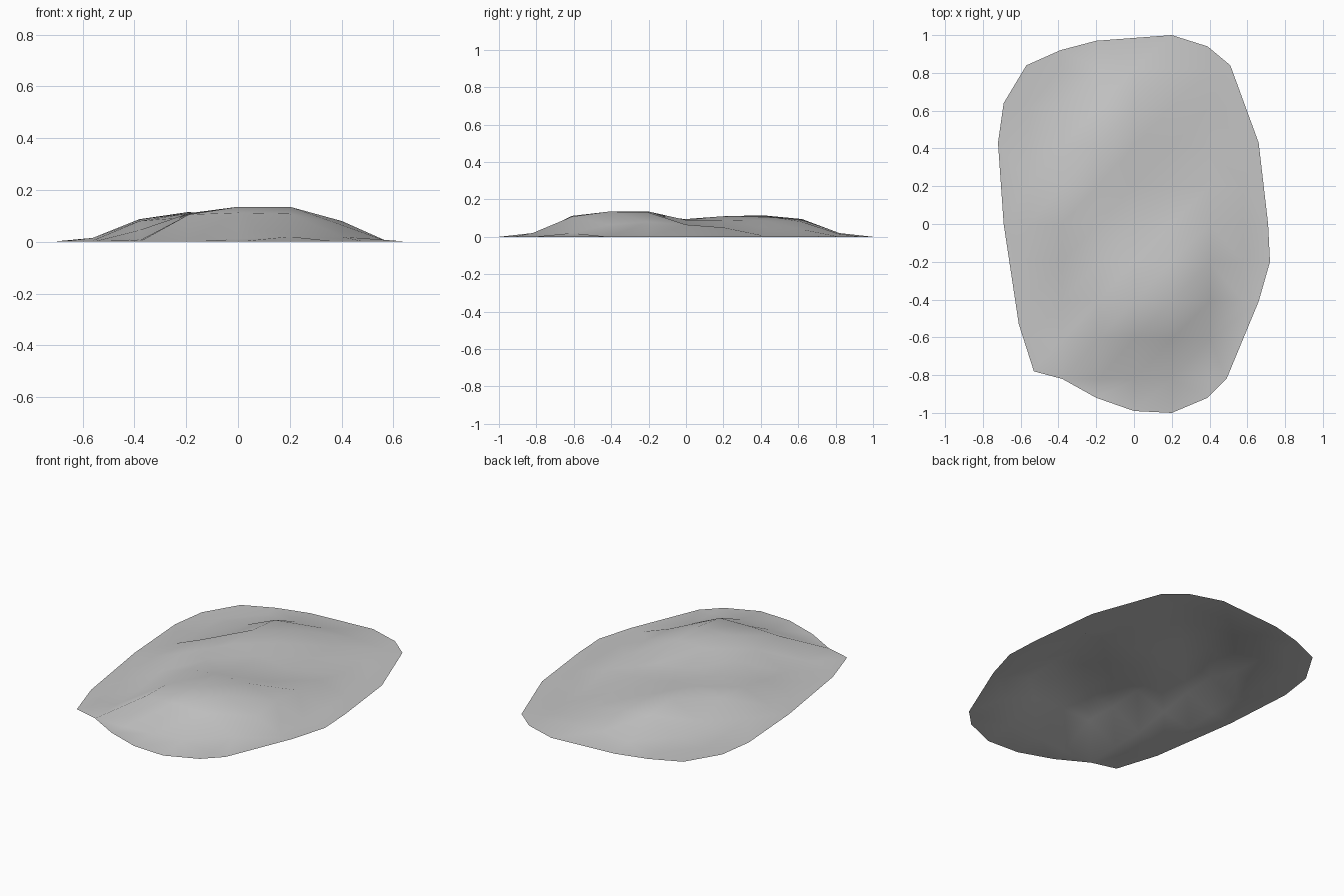
import bpy
import bmesh
from mathutils import Vector
from mathutils.geometry import delaunay_2d_cdt

default_cube = bpy.data.objects.get("Cube")
if default_cube:
    bpy.data.objects.remove(default_cube, do_unlink=True)

# Ground-level outline of the mound, counter-clockwise
rim_outline = [
    (.2, -1), (.39, -.92), (.49, -.82), (.66, -.41), (.72, -.2),
    (.71, 0), (.66, .43), (.51, .84), (.39, .94), (.2, 1),
    (-.2, .97), (-.39, .92), (-.57, .84), (-.69, .64), (-.72, .43),
    (-.69, 0), (-.61, -.53), (-.53, -.78), (-.38, -.82),
    (-.2, -.92), (0, -.99),
]

# Survey heights in centimetres, rows from front to back, columns from right to left side
grid_columns = (-.56, -.38, -.19, 0, .2, .4, .58)
grid_rows = (-.82, -.61, -.41, -.2, 0, .2, .41, .62, .82)
grid_heights = [
    [0, 0, 0, 1, 2, 0, 0],
    [0, .5, 10.5, 11.2, 10.8, 2, 0],
    [0, 1, 10, 13.5, 13.5, 6.5, 0],
    [.5, 4.5, 11, 13.5, 13, 8, 0],
    [1.5, 8, 9.5, 9, 6.5, 6.5, 0],
    [1.5, 8.7, 11, 9, 6.3, 5, 0],
    [0, 3, 11.5, 8.7, 5, .7, 0],
    [0, 1.5, 9.5, 8, 4, .5, 0],
    [0, 0, 1, 2, 1.5, 0, 0],
]


def make_material(name, colour):
    material = bpy.data.materials.new(name)
    material.use_nodes = True
    material.diffuse_color = colour
    shader = material.node_tree.nodes["Principled BSDF"]
    shader.inputs["Base Color"].default_value = colour
    shader.inputs["Roughness"].default_value = .8
    return material


def survey_points():
    """Return plan positions and matching heights, rim first."""
    positions = [Vector(point) for point in rim_outline]
    heights = [0] * len(positions)
    for row_y, row_heights in zip(grid_rows, grid_heights):
        for column_x, height in zip(grid_columns, row_heights):
            positions.append(Vector((column_x, row_y)))
            heights.append(height / 100)
    return positions, heights


def ridge_edges():
    """Diagonals of the survey cells, all running the same way as the ridges."""
    width = len(grid_columns)
    start = len(rim_outline)
    edges = []
    for row in range(len(grid_rows) - 1):
        for column in range(width - 2):
            corner = start + row * width + column
            edges.append((corner, corner + width + 1))
    return edges


def build_mound(name, material):
    """Triangulate the survey inside the rim into one open smooth sheet."""
    positions, heights = survey_points()
    rim_face = list(range(len(rim_outline)))
    verts, edges, faces, sources, *unused = delaunay_2d_cdt(
        positions, ridge_edges(), [rim_face], 1, .001)

    sheet = bmesh.new()
    corners = []
    for point, source in zip(verts, sources):
        height = heights[source[0]] if source else 0
        corners.append(sheet.verts.new((point.x, point.y, height)))
    for face in faces:
        sheet.faces.new([corners[index] for index in face])

    # Discard survey points outside the rim and face the sheet upward
    loose = [vert for vert in sheet.verts if not vert.link_faces]
    bmesh.ops.delete(sheet, geom=loose, context='VERTS')
    for face in sheet.faces:
        face.normal_update()
        if face.normal.z < 0:
            face.normal_flip()
        face.smooth = True

    mesh = bpy.data.meshes.new(name)
    sheet.to_mesh(mesh)
    sheet.free()
    mesh.materials.append(material)
    mound = bpy.data.objects.new(name, mesh)
    bpy.context.collection.objects.link(mound)
    return mound


stone_grey = make_material("stone_grey", (.56, .56, .56, 1))
build_mound("ground_mound", stone_grey)
